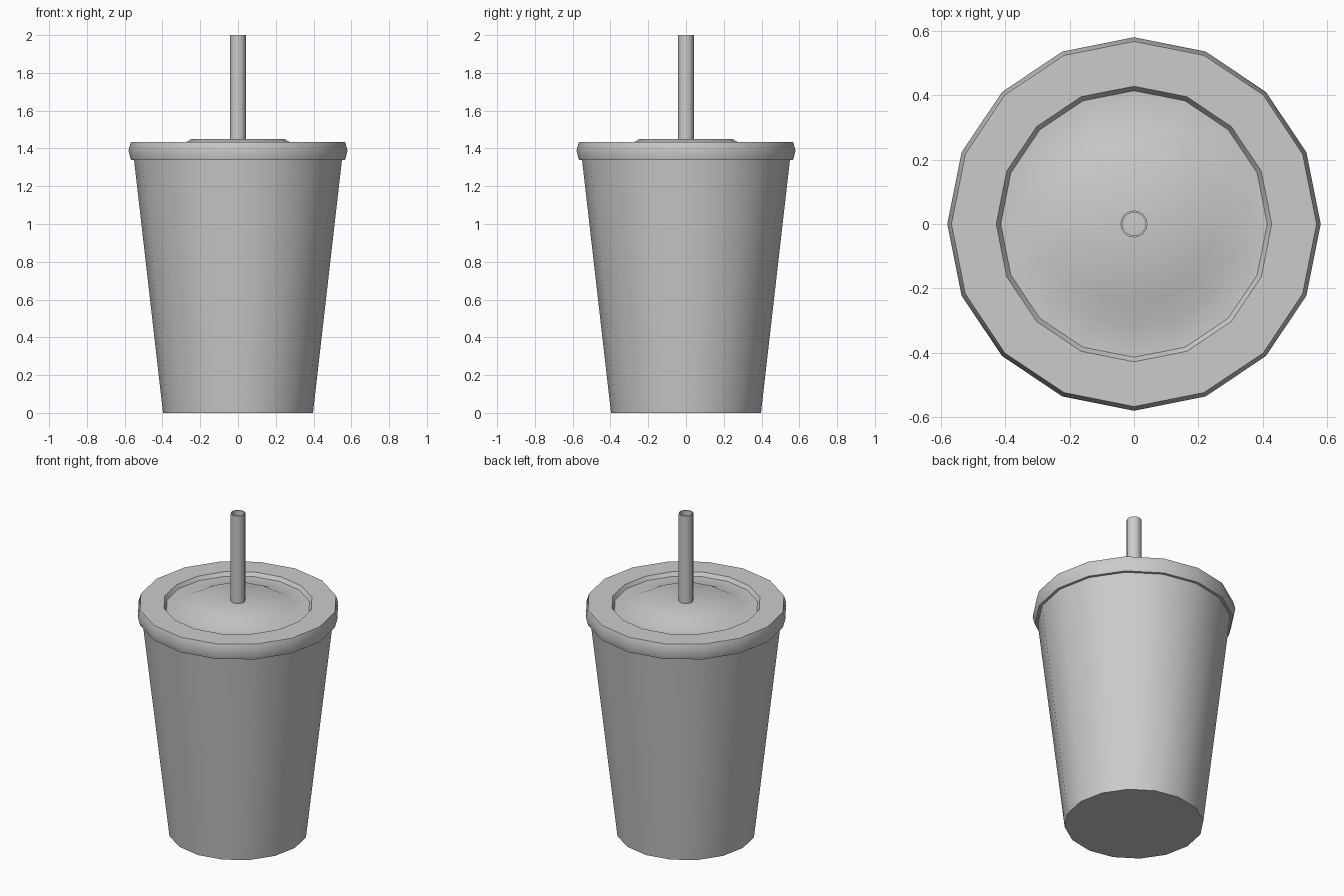
import bpy
import bmesh
from math import cos, sin, pi, radians

cube = bpy.data.objects.get("Cube")
if cube:
    bpy.data.objects.remove(cube, do_unlink=True)

SIDES = 16

grey = bpy.data.materials.new("plain grey")
grey.use_nodes = True
grey.diffuse_color = (0.6, 0.6, 0.6, 1)
grey.node_tree.nodes["Principled BSDF"].inputs["Base Color"].default_value = grey.diffuse_color


def lathe(name, profile, ring=False):
    """Turn a (radius, height) profile around z; ring joins its two ends."""
    bm = bmesh.new()
    rows = []
    for r, z in profile:
        if r == 0:
            rows.append([bm.verts.new((0, 0, z))] * SIDES)
        else:
            rows.append([bm.verts.new((r * cos(2 * pi * i / SIDES), r * sin(2 * pi * i / SIDES), z))
                         for i in range(SIDES)])
    pairs = list(zip(rows, rows[1:]))
    if ring:
        pairs.append((rows[-1], rows[0]))
    for a, b in pairs:
        for i in range(SIDES):
            j = (i + 1) % SIDES
            corners = dict.fromkeys((a[i], a[j], b[j], b[i]))
            bm.faces.new(list(corners))
    bmesh.ops.recalc_face_normals(bm, faces=bm.faces)
    mesh = bpy.data.meshes.new(name)
    bm.to_mesh(mesh)
    bm.free()
    mesh.materials.append(grey)
    obj = bpy.data.objects.new(name, mesh)
    bpy.context.collection.objects.link(obj)
    bpy.ops.object.select_all(action="DESELECT")
    obj.select_set(True)
    bpy.context.view_layer.objects.active = obj
    bpy.ops.object.shade_smooth_by_angle(angle=radians(35))
    return obj


# Tapered cup body
lathe("cup", [(0, 0), (0.397, 0), (0.555, 1.38), (0, 1.38)])

# Lid with raised centre, sunken ring and bevelled rim
lathe("lid", [(0, 1.45), (0.245, 1.45), (0.32, 1.412), (0.414, 1.412), (0.428, 1.435),
              (0.567, 1.435), (0.58, 1.39), (0.567, 1.34), (0, 1.34)])

# Hollow drinking straw
lathe("straw", [(0.036, 1.43), (0.042, 1.43), (0.042, 2), (0.036, 2)], ring=True)
